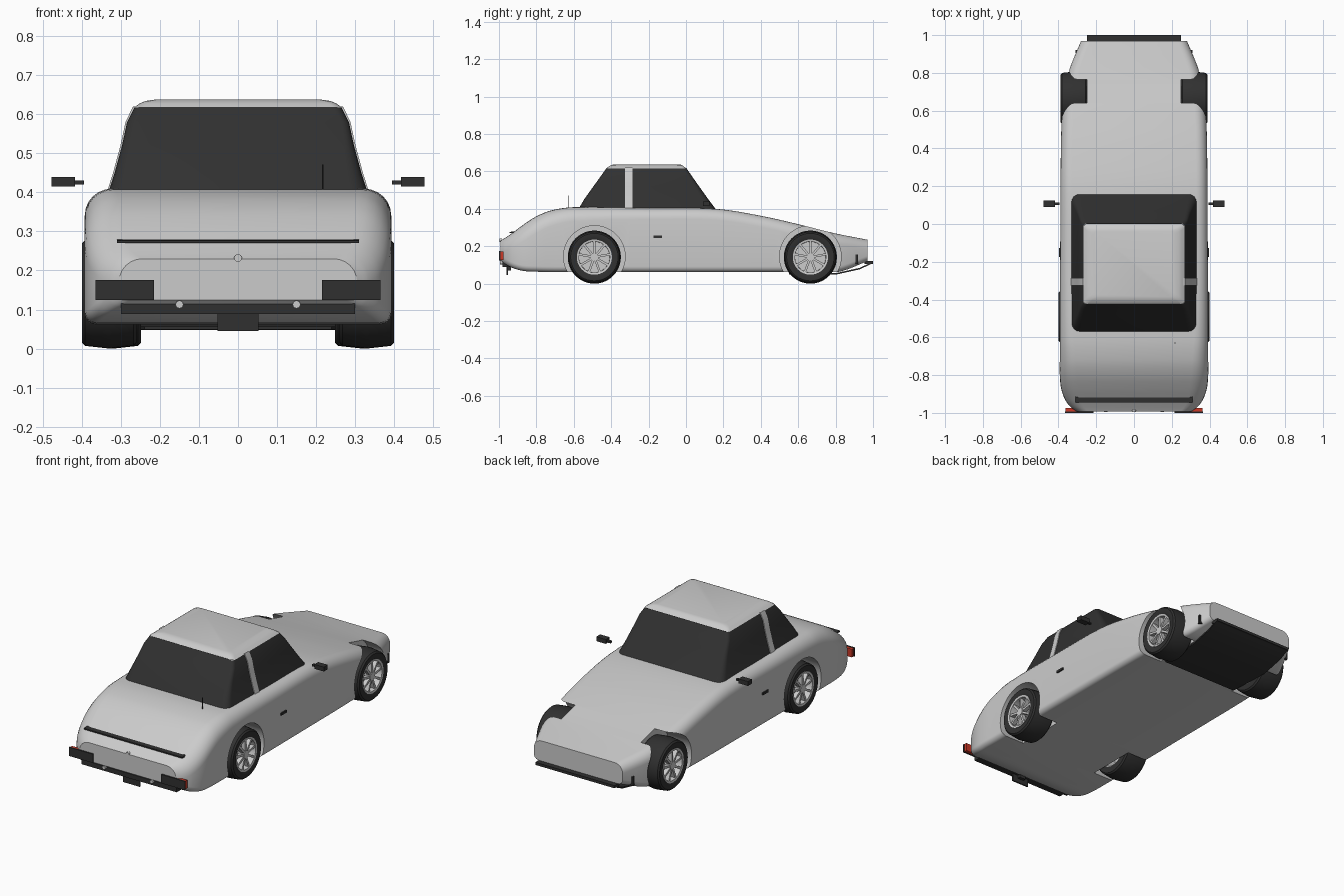
import bpy, bmesh, math
from mathutils import Matrix, Vector

if "Cube" in bpy.data.objects:
    bpy.data.objects.remove(bpy.data.objects["Cube"])


def material(name, rgb):
    m = bpy.data.materials.new(name)
    m.diffuse_color = (*rgb, 1)
    m.use_nodes = True
    m.node_tree.nodes["Principled BSDF"].inputs["Base Color"].default_value = m.diffuse_color
    return m


DARK = material("dark", (0.03, 0.03, 0.03))
RED = material("red_lens", (0.6, 0.04, 0.02))


def finish(bm, name, mat=None, smooth=35):
    bmesh.ops.recalc_face_normals(bm, faces=bm.faces)
    me = bpy.data.meshes.new(name)
    bm.to_mesh(me)
    bm.free()
    ob = bpy.data.objects.new(name, me)
    bpy.context.collection.objects.link(ob)
    if mat:
        me.materials.append(mat)
    if smooth:
        shade(ob, smooth)
    return ob


def shade(ob, angle=35):
    bpy.ops.object.select_all(action='DESELECT')
    ob.select_set(True)
    bpy.context.view_layer.objects.active = ob
    bpy.ops.object.shade_smooth_by_angle(angle=math.radians(angle))


def loft(rings, name, mat=None, caps=True, closed=False, smooth=35):
    bm = bmesh.new()
    vs = [[bm.verts.new(p) for p in r] for r in rings]
    pairs = list(zip(vs, vs[1:])) + ([(vs[-1], vs[0])] if closed else [])
    for a, b in pairs:
        for i in range(len(a)):
            j = (i + 1) % len(a)
            bm.faces.new((a[i], a[j], b[j], b[i]))
    if caps and not closed:
        bm.faces.new(vs[0])
        bm.faces.new(vs[-1])
    return finish(bm, name, mat, smooth)


def box(name, x0, x1, y0, y1, z0, z1, mat=DARK):
    bm = bmesh.new()
    bmesh.ops.create_cube(bm, size=1)
    for v in bm.verts:
        v.co = Vector(((x0 + x1) / 2 + v.co.x * (x1 - x0), (y0 + y1) / 2 + v.co.y * (y1 - y0),
                       (z0 + z1) / 2 + v.co.z * (z1 - z0)))
    return finish(bm, name, mat, 0)


def cylinder(name, r, depth, loc, axis, mat=None, seg=32):
    bm = bmesh.new()
    rot = Matrix.Rotation(math.pi / 2, 4, axis) if axis != 'Z' else Matrix()
    bmesh.ops.create_cone(bm, cap_ends=True, segments=seg, radius1=r, radius2=r, depth=depth,
                          matrix=Matrix.Translation(loc) @ rot)
    return finish(bm, name, mat)


def rounded(a0, a1, b0, b1, r0, r1, n=7):
    """Rounded rectangle, radius r0 on the low b side and r1 on the high b side."""
    pts = []
    for ca, cb, r, start in ((a1 - r1, b1 - r1, r1, 0), (a0 + r1, b1 - r1, r1, 90),
                             (a0 + r0, b0 + r0, r0, 180), (a1 - r0, b0 + r0, r0, 270)):
        for i in range(n):
            t = math.radians(start + 90 * i / (n - 1))
            pts.append((ca + r * math.cos(t), cb + r * math.sin(t)))
    return pts


def spline(st, steps=4):
    out = []
    for i in range(len(st) - 1):
        p = [st[max(i - 1, 0)], st[i], st[i + 1], st[min(i + 2, len(st) - 1)]]
        h = p[2][0] - p[1][0]
        for k in range(steps):
            t = k / steps
            row = []
            for a, b, c, d in zip(*p):
                m1 = (c - a) / (p[2][0] - p[0][0]) * h
                m2 = (d - b) / (p[3][0] - p[1][0]) * h
                row.append((2*t**3 - 3*t*t + 1)*b + (t**3 - 2*t*t + t)*m1 + (3*t*t - 2*t**3)*c + (t**3 - t*t)*m2)
            out.append(row)
    return out + [st[-1]]


# Body: stations of (y, half width, bottom, top, shoulder radius)
stations = [(-.992, .305, .125, .23, .06), (-.97, .335, .107, .243, .07), (-.93, .365, .085, .27, .08),
            (-.87, .386, .068, .315, .09), (-.8, .393, .064, .36, .09), (-.72, .393, .062, .392, .085),
            (-.6, .393, .062, .409, .075), (-.2, .391, .062, .404, .06), (.16, .389, .062, .4, .06),
            (.4, .387, .062, .363, .06), (.6, .38, .062, .318, .06), (.75, .36, .062, .28, .06),
            (.83, .338, .066, .262, .055), (.97, .28, .12, .235, .05)]
body = loft([[(x, y, z) for x, z in rounded(-w, w, zb, zt, .03, r)]
             for y, w, zb, zt, r in spline(stations)], "body", smooth=0)

# Wheel wells cut through the body
for y in (-.49, .665):
    for s in (-1, 1):
        cutter = cylinder("well_cutter", .165, .3, (s * .4, y, .145), 'Y', seg=48)
        cutter.hide_render = True
        mod = body.modifiers.new("well", 'BOOLEAN')
        mod.operation, mod.solver, mod.object = 'DIFFERENCE', 'EXACT', cutter
        bpy.ops.object.select_all(action='DESELECT')
        bpy.context.view_layer.objects.active = body
        body.select_set(True)
        bpy.ops.object.modifier_apply(modifier=mod.name)
        bpy.data.objects.remove(cutter)
shade(body, 30)


# Cabin: dark glass band with a grey roof cap, lofted upwards
def cabin(name, levels, mat):
    loft([[(x, y, z) for x, y in rounded(-hx, hx, y0, y1, r, r, 5)]
          for z, hx, y0, y1, r in levels], name, mat, smooth=40)


cabin("cabin_glass", [(.39, .335, -.58, .165, .045), (.45, .316, -.545, .12, .035),
                      (.52, .297, -.495, .07, .025), (.58, .284, -.452, .028, .02),
                      (.618, .265, -.425, .002, .02)], DARK)
cabin("roof", [(.616, .268, -.426, .003, .02), (.627, .253, -.413, -.012, .02),
               (.634, .237, -.4, -.022, .02), (.638, .21, -.385, -.035, .02)], None)
for s in (-1, 1):
    # Pillar between side windows
    loft([[(s * (x + d), y, z) for d, y in ((-.02, -.325), (.004, -.325), (.004, -.285), (-.02, -.285))]
          for z, x in ((.39, .335), (.45, .316), (.52, .297), (.58, .284), (.62, .265))], "window_pillar")


# Wheels: lathed tyre and rim, hub and spokes
def lathe(name, profile, cy, cz, mat, seg=40):
    rings = []
    for i in range(seg):
        a = 2 * math.pi * i / seg
        rings.append([(x, cy + r * math.cos(a), cz + r * math.sin(a)) for x, r in profile])
    return loft(rings, name, mat, closed=True)


for y, xo in ((-.49, .4), (.665, .388)):
    for s in (-1, 1):
        cz, P = .142, lambda pts: [(s * (xo + d), r) for d, r in pts]
        lathe("tyre", P([(-.005, .093), (0, .105), (0, .127), (-.008, .135), (-.07, .142), (-.132, .135),
                         (-.14, .127), (-.14, .093)]), y, cz, DARK)
        lathe("rim", P([(-.004, .083), (-.002, .094), (-.136, .094), (-.136, .086), (-.05, .082)]), y, cz, None)
        cylinder("rim_disc", .09, .01, (s * (xo - .05), y, cz), 'Y')
        cylinder("hub", .022, .05, (s * (xo - .03), y, cz), 'Y', seg=20)
        for k in range(9):
            spoke = box("spoke", -.012, .012, -.006, .006, .012, .088, None)
            spoke.location = (s * (xo - .02), y, cz)
            spoke.rotation_euler.x = 2 * math.pi * k / 9

# Front splitter and dark panel under the nose
path = [(.55, .057, .24), (.8, .056, .25), (.93, .085, .25), (1.0, .118, .25)]
loft([[(-w, y, z), (w, y, z), (w, y, z - .008), (-w, y, z - .008)] for y, z, w in path], "front_splitter", DARK)
box("front_bumper_lip", -.25, .25, .955, 1.0, .105, .12)

# Rear details
loft([[(x, -.945, .27), (x, -.945, .277), (x, -.885, .281), (x, -.885, .27)] for x in (-.31, .31)],
     "rear_spoiler", DARK, smooth=0)
box("rear_valance", -.3, .3, -.98, -.93, .088, .12)
box("number_plate", -.053, .053, -.96, -.952, .045, .097)
box("plate_bracket", -.02, .02, -.954, -.935, .07, .1)
cylinder("boot_lock", .01, .012, (0, -.99, .232), 'X', None, 16)
cylinder("antenna", .002, .07, (.217, -.63, .437), 'Z', DARK, 8)

# Mirrored small parts
for s in (-1, 1):
    def side(name, x0, x1, *yz, mat=DARK):
        box(name, min(s * x0, s * x1), max(s * x0, s * x1), *yz, mat)
    side("tail_light_cover", .215, .365, -1.0, -.992, .125, .175)
    side("tail_light", .217, .363, -.992, -.975, .127, .173, mat=RED)
    side("mirror", .418, .478, .09, .125, .415, .44)
    side("mirror_stem", .395, .42, .1, .115, .42, .43)
    side("door_handle", .385, .398, -.175, -.128, .244, .257)
    side("side_marker", .285, .31, .905, .92, .105, .155)
    cylinder("exhaust", .01, .06, (s * .15, -.965, .113), 'X', None, 16)
